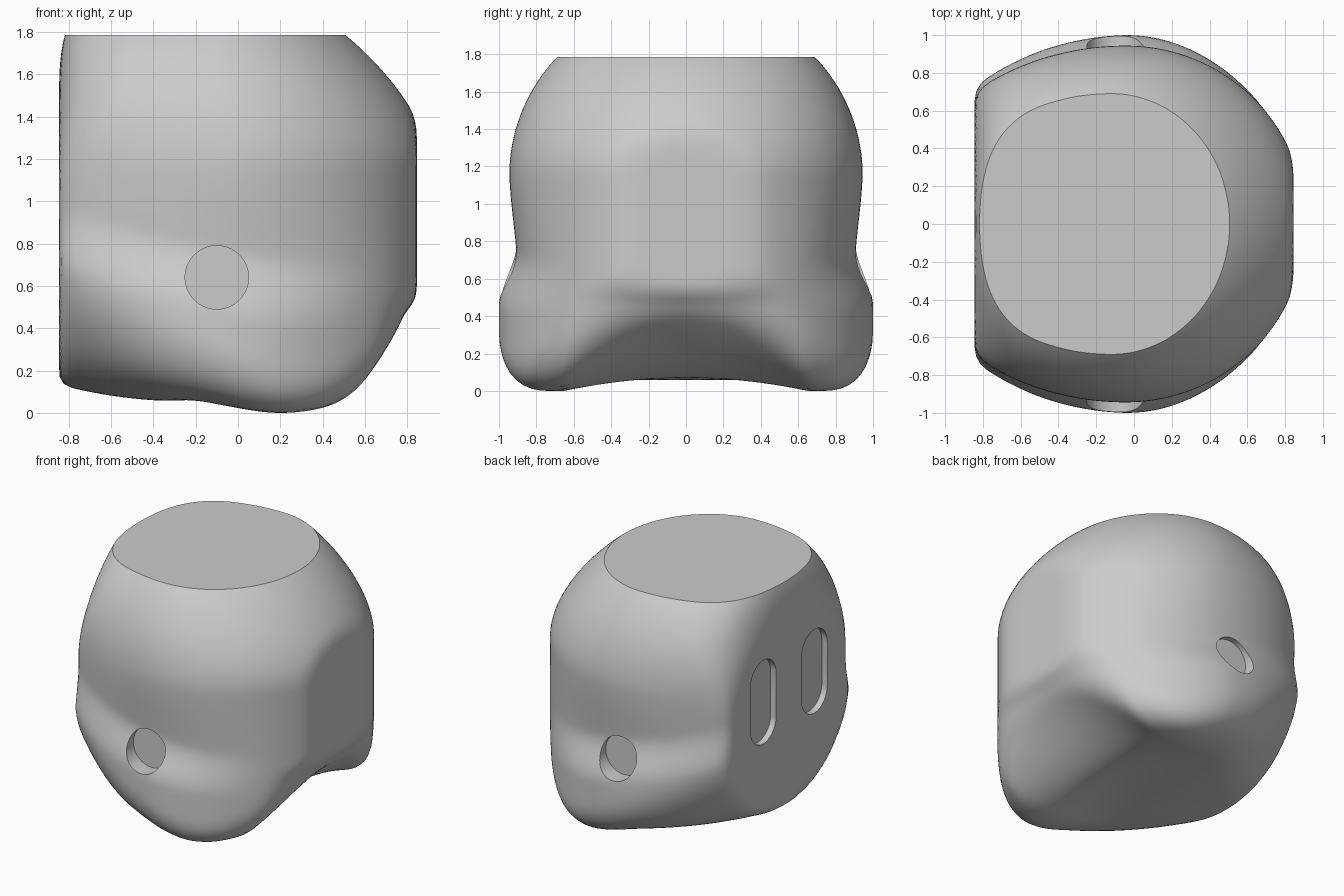
import bpy
import bmesh
from math import sqrt, pi, sin, cos
from mathutils import Vector, Matrix

old = bpy.data.objects.get("Cube")
if old:
    bpy.data.objects.remove(old, do_unlink=True)

TOP = 1.785
FLAT = 0.845
CORE = Vector((0, 0, 0.8))


def step(t):
    t = min(1, max(0, t))
    return t * t * (3 - 2 * t)


def blend(a, b, k):
    """Rounded intersection of two surfaces."""
    h = max(0, 1 - abs(a - b) / k)
    return max(a, b) + h * h * k / 4


def dome(z, height):
    t = max(0, z - 1.15) / height
    return sqrt(max(0.02, 1 - t * t))


def solid(p):
    """Signed shape of the head: negative inside."""
    x, y, z = p.x, abs(p.y), p.z
    rise = step((z - 1.15) / 0.6)
    dx = x + 0.04 + 0.08 * rise

    # side walls: egg-shaped plan, domed above, waisted and flaring at the jaw
    length = 0.95 * dome(z, 0.845) if dx > 0 else 1.2 * dome(z, 0.93)
    fade = 1 - min(1, dx / 0.75) ** 2 if dx > 0 else 1 + 0.4 * dx
    width = 0.945 * dome(z, 0.93) - 0.045 * fade * step((1.2 - z) / 0.6)
    ridge = 0.62 - 0.16 * x + 0.12 * x * x
    width += 0.1 * fade * step((ridge + 0.15 - z) / 0.32)
    plan = sqrt((dx / length) ** 2 + (y / width) ** 2)
    f = (plan - 1) * 0.9

    # underside: curved floor with an arch along the middle
    arch = 0.07 * step((x + 0.4) / 0.5) + 0.12 * step((x - 0.2) / 0.5)
    lift = arch * max(0, 1 - (y / 0.65) ** 2)
    lift += 0.055 * step((0.2 - x) / 0.45)
    lift += 0.22 * max(0, -0.25 - x) ** 2
    drop = max(0, 0.55 + lift - z) / 0.55
    floor = (sqrt((max(0, x - 0.2) / 0.68) ** 2 + drop ** 2) - 1) * 0.55
    floor -= 0.3 * step((z - 0.45) / 0.4)

    # slanted jaw undersides, deepest toward -x
    wall = width * sqrt(max(0, 1 - (dx / length) ** 2))
    slant = (-0.05 + 0.55 * (0.2 - x) - 0.9 * (wall - y) - z) / 1.35
    f = blend(f, blend(floor, slant, 0.2), 0.17)

    # flat ends
    f = blend(f, -FLAT - x, 0.06 + 0.29 * step((z - 1.0) / 0.8))
    f = blend(f, x - FLAT, 0.04)
    return max(f, z - 1.9)


def surface_point(direction):
    near, far = 0.2, 2.0
    for _ in range(22):
        mid = (near + far) / 2
        if solid(CORE + direction * mid) < 0:
            near = mid
        else:
            far = mid
    return CORE + direction * near


def add_object(name, bm):
    mesh = bpy.data.meshes.new(name)
    bm.to_mesh(mesh)
    bm.free()
    obj = bpy.data.objects.new(name, mesh)
    bpy.context.collection.objects.link(obj)
    return obj


def slot_cutter(name, straight, matrix):
    """Round-ended prism of radius 0.15, reaching along local +z."""
    bm = bmesh.new()
    n = 48
    ring = []
    for i in range(n):
        a = 2 * pi * (i + 0.5) / n
        shift = straight / 2 if sin(a) > 0 else -straight / 2
        ring.append(bm.verts.new((0.15 * cos(a), 0.15 * sin(a) + shift, 0)))
    face = bm.faces.new(ring)
    ext = bmesh.ops.extrude_face_region(bm, geom=[face])
    moved = [v for v in ext["geom"] if isinstance(v, bmesh.types.BMVert)]
    bmesh.ops.translate(bm, verts=moved, vec=(0, 0, 0.4))
    bmesh.ops.recalc_face_normals(bm, faces=bm.faces)
    bmesh.ops.transform(bm, matrix=matrix, verts=bm.verts)
    obj = add_object(name, bm)
    obj.hide_render = True
    return obj


# head body
bm = bmesh.new()
bmesh.ops.create_uvsphere(bm, u_segments=144, v_segments=88, radius=1)
for v in bm.verts:
    v.co = surface_point(v.co.normalized())

# flat crown
cut = bmesh.ops.bisect_plane(bm, geom=bm.verts[:] + bm.edges[:] + bm.faces[:],
                             plane_co=(0, 0, TOP), plane_no=(0, 0, 1), clear_outer=True)
rim = [e for e in cut["geom_cut"] if isinstance(e, bmesh.types.BMEdge)]
bmesh.ops.contextual_create(bm, geom=rim)
bmesh.ops.recalc_face_normals(bm, faces=bm.faces)
head = add_object("head", bm)

# recesses: round ear holes on both sides, upright eye slots on the -x face
cutters = []
for side in (-1, 1):
    ear = Matrix.Translation((-0.1, side * 0.87, 0.64)) @ Matrix.Rotation(-side * pi / 2, 4, "X")
    cutters.append(slot_cutter("ear_cutter", 0, ear))
    eye = (Matrix.Translation((-0.80, side * 0.30, 1.01))
           @ Matrix.Rotation(-pi / 2, 4, "Z") @ Matrix.Rotation(pi / 2, 4, "X"))
    cutters.append(slot_cutter("eye_cutter", 0.32, eye))

for cutter in cutters:
    mod = head.modifiers.new("recess", "BOOLEAN")
    mod.operation = "DIFFERENCE"
    mod.solver = "EXACT"
    mod.object = cutter
bpy.context.view_layer.update()
result = bpy.data.meshes.new_from_object(head.evaluated_get(bpy.context.evaluated_depsgraph_get()))
head.modifiers.clear()
head.data = result
for cutter in cutters:
    bpy.data.objects.remove(cutter, do_unlink=True)

# plain grey finish
grey = bpy.data.materials.new("plain grey")
grey.use_nodes = True
colour = (0.6, 0.6, 0.6, 1)
grey.diffuse_color = colour
grey.node_tree.nodes["Principled BSDF"].inputs["Base Color"].default_value = colour
head.data.materials.clear()
head.data.materials.append(grey)

bpy.ops.object.select_all(action="DESELECT")
head.select_set(True)
bpy.context.view_layer.objects.active = head
bpy.ops.object.shade_smooth_by_angle(angle=0.6)
